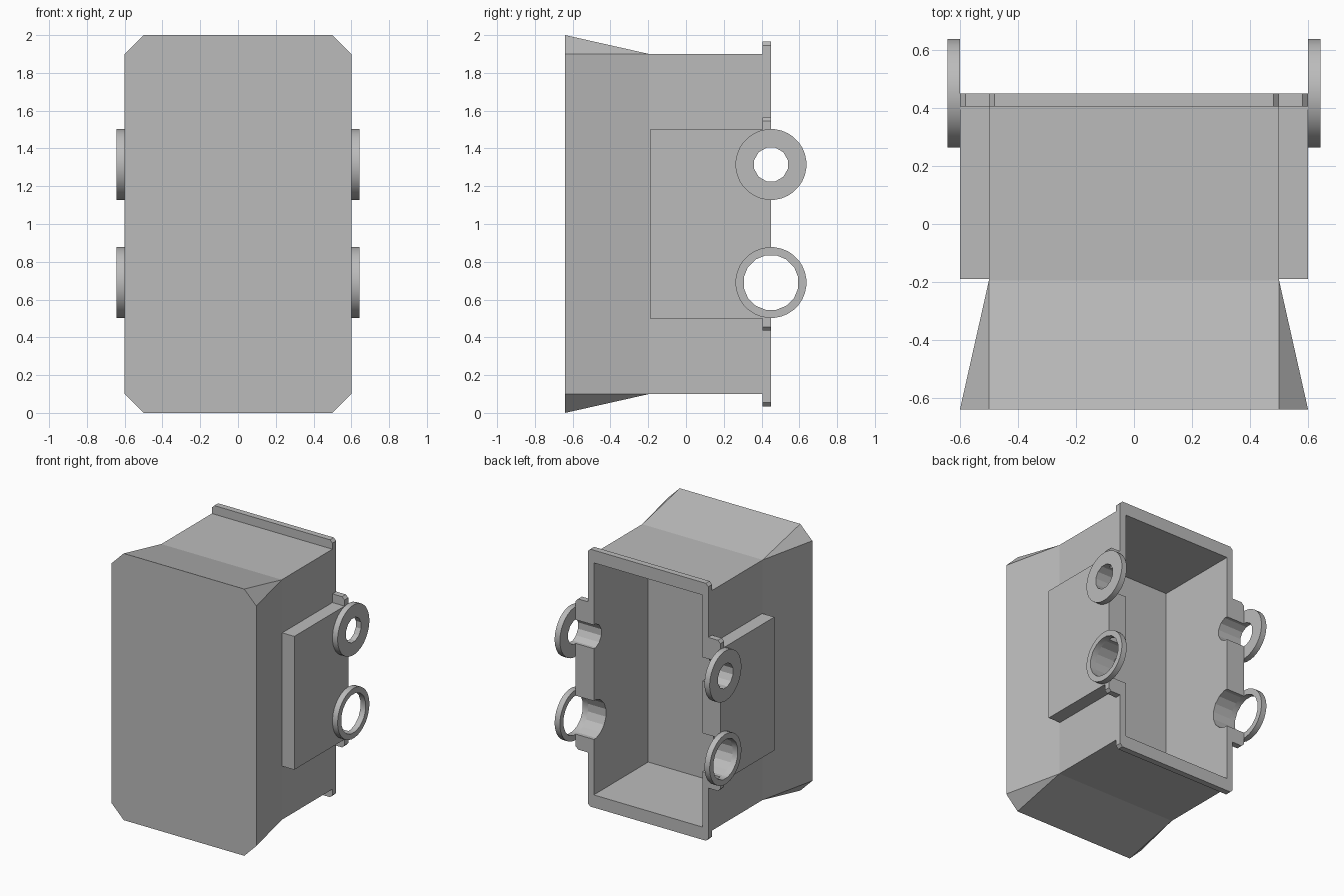
import bpy, bmesh, math
from mathutils import Matrix

if "Cube" in bpy.data.objects:
    bpy.data.objects.remove(bpy.data.objects["Cube"], do_unlink=True)

grey = bpy.data.materials.new("plain grey")
grey.use_nodes = True
GREY = (0.5, 0.5, 0.5, 1)
grey.diffuse_color = GREY
grey.node_tree.nodes["Principled BSDF"].inputs["Base Color"].default_value = GREY

BACK, RIM, FLOOR, FRONT = 0.45, 0.405, -0.195, -0.64
HOLES = [("upper", 1.315, 0.092, 12), ("lower", 0.69, 0.147, 16)]


def finish(name, bm):
    bmesh.ops.recalc_face_normals(bm, faces=bm.faces)
    mesh = bpy.data.meshes.new(name)
    bm.to_mesh(mesh)
    bm.free()
    mesh.materials.append(grey)
    obj = bpy.data.objects.new(name, mesh)
    bpy.context.collection.objects.link(obj)
    return obj


def box(name, lo, hi):
    bm = bmesh.new()
    size = [h - l for l, h in zip(lo, hi)]
    mid = [(h + l) / 2 for l, h in zip(lo, hi)]
    bmesh.ops.create_cube(bm, size=1, matrix=Matrix.Translation(mid) @ Matrix.Diagonal((*size, 1)))
    return finish(name, bm)


def disc(name, x0, x1, z, radius, sides):
    """Cylinder along x with its axis on the rim plane."""
    bm = bmesh.new()
    matrix = (Matrix.Translation(((x0 + x1) / 2, BACK, z)) @ Matrix.Rotation(math.pi / 2, 4, "Y")
              @ Matrix.Rotation(math.pi / sides, 4, "Z"))
    bmesh.ops.create_cone(bm, cap_ends=True, segments=sides, radius1=radius, radius2=radius,
                          depth=x1 - x0, matrix=matrix)
    return finish(name, bm)


def cut(obj, cutters):
    bpy.context.view_layer.objects.active = obj
    for cutter in cutters:
        mod = obj.modifiers.new("cut", "BOOLEAN")
        mod.operation = "DIFFERENCE"
        mod.solver = "EXACT"
        mod.object = cutter
        bpy.ops.object.modifier_apply(modifier=mod.name)


# Cutters: the hollow inside and the two cross holes
cavity = box("cavity_cutter", (-0.45, FLOOR, 0.13), (0.45, 0.6, 1.87))
holes = [disc(n + "_hole_cutter", -0.8, 0.8, z, r, s) for n, z, r, s in HOLES]

# Body: straight box that flares out to a front plate with clipped corners
bm = bmesh.new()
plate, neck, end = [], [], []
for sx, sz in ((1, -1), (1, 1), (-1, 1), (-1, -1)):
    pair = [(0.5 * sx, 1 + sz), (0.6 * sx, 1 + 0.9 * sz)]
    if sx * sz > 0:
        pair.reverse()
    plate.append([bm.verts.new((x, FRONT, z)) for x, z in pair])
    neck.append(bm.verts.new((0.5 * sx, FLOOR, 1 + 0.9 * sz)))
    end.append(bm.verts.new((0.5 * sx, RIM, 1 + 0.9 * sz)))
bm.faces.new([v for pair in plate for v in pair])
bm.faces.new(end)
for i in range(4):
    j = (i + 1) % 4
    bm.faces.new((*plate[i], neck[i]))
    bm.faces.new((plate[i][1], plate[j][0], neck[j], neck[i]))
    bm.faces.new((neck[i], neck[j], end[j], end[i]))
body = finish("body", bm)
# The floor of the hollow sits just behind the flare line
cut(body, [cavity] + holes)

# Rim flange: cross-shaped outline with clipped corners, given as one quarter
quarter = [(0.6, 0.545), (0.58, 0.565), (0.5, 0.565), (0.5, 0.945), (0.48, 0.965)]
outline = (quarter + [(-x, z) for x, z in reversed(quarter)]
           + [(-x, -z) for x, z in quarter] + [(x, -z) for x, z in reversed(quarter)])
bm = bmesh.new()
face = bm.faces.new([bm.verts.new((x, RIM, 1 + z)) for x, z in outline])
extruded = bmesh.ops.extrude_face_region(bm, geom=[face])["geom"]
bmesh.ops.translate(bm, vec=(0, BACK - RIM, 0),
                    verts=[v for v in extruded if isinstance(v, bmesh.types.BMVert)])
flange = finish("rim_flange", bm)
cut(flange, [cavity] + holes)

# Side pads and the rings standing on them
for side, s in (("left", 1), ("right", -1)):
    x0, x1 = sorted((0.48 * s, 0.6 * s))
    pad = box(side + "_pad", (x0, -0.19, 0.5), (x1, RIM, 1.5))
    cut(pad, holes)
    x0, x1 = sorted((0.6 * s, 0.643 * s))
    for (name, z, r, n), hole in zip(HOLES, holes):
        ring = disc(f"{side}_{name}_ring", x0, x1, z, 0.188, 32)
        cut(ring, [hole])
        bpy.ops.object.select_all(action="DESELECT")
        ring.select_set(True)
        bpy.context.view_layer.objects.active = ring
        bpy.ops.object.shade_smooth_by_angle(angle=math.radians(25))

for cutter in [cavity] + holes:
    bpy.data.objects.remove(cutter, do_unlink=True)
